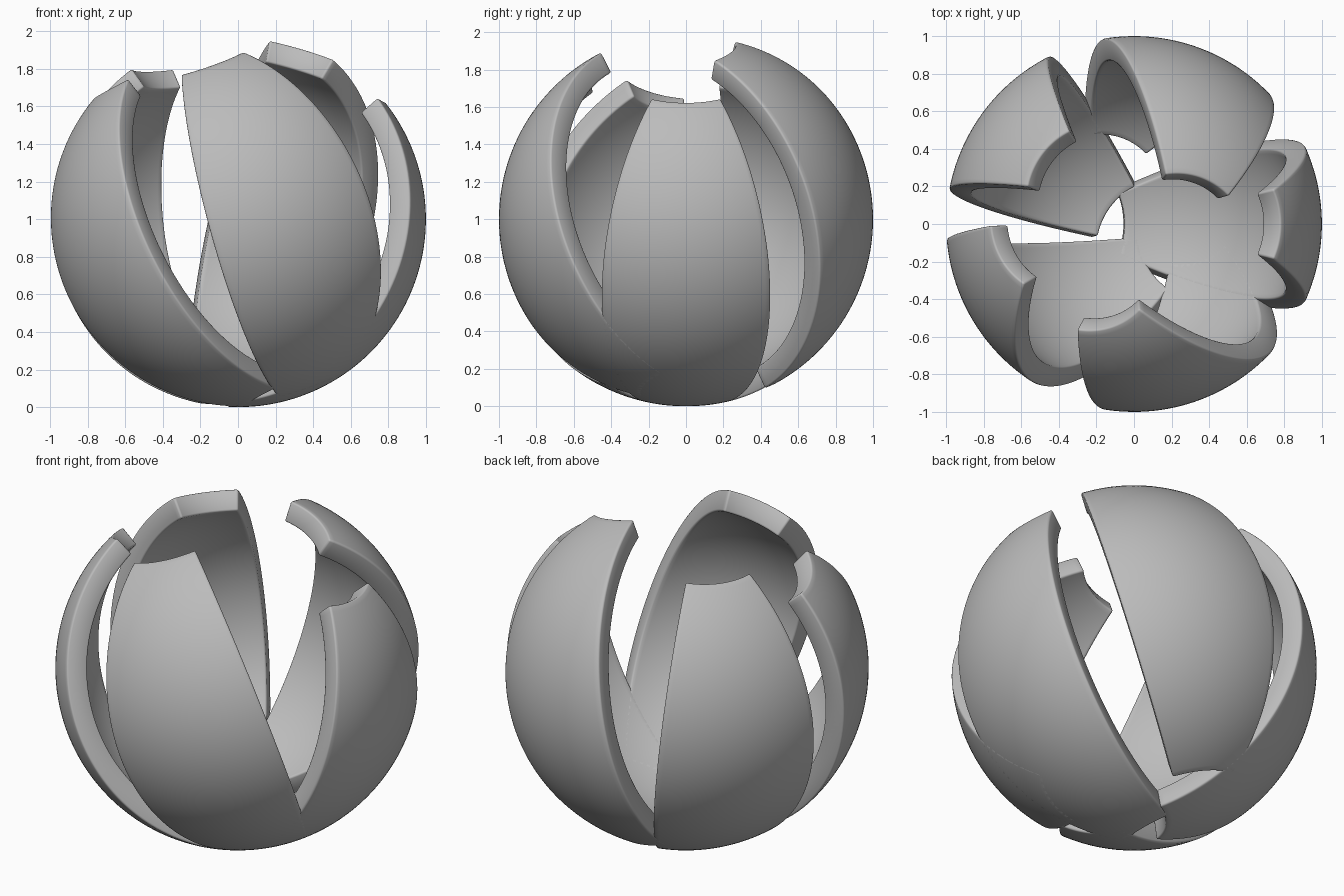
import bpy, bmesh
from math import radians, sin, cos
from mathutils import Vector, Matrix

cube = bpy.data.objects.get("Cube")
if cube:
    bpy.data.objects.remove(cube, do_unlink=True)

INNER = 0.88                 # inner radius of the shell, outer is 1
HALF_WIDTH = radians(27)     # half the longitude span of a petal
HALF_HEIGHT = radians(66)    # latitude where the ends are cut

grey = bpy.data.materials.new("plain_grey")
grey.use_nodes = True
colour = (0.5, 0.5, 0.5, 1)
grey.diffuse_color = colour
grey.node_tree.nodes["Principled BSDF"].inputs["Base Color"].default_value = colour


def petal_mesh():
    """Thick slice of a hollow sphere, centred on +x with its pole on z."""
    bm = bmesh.new()
    bmesh.ops.create_grid(bm, x_segments=28, y_segments=64, size=1)
    for v in bm.verts:
        lon, lat = v.co.x * HALF_WIDTH, v.co.y * HALF_HEIGHT
        v.co = (cos(lat) * cos(lon), cos(lat) * sin(lon), sin(lat))
    # thickness towards the centre
    new = bmesh.ops.extrude_face_region(bm, geom=bm.faces[:])["geom"]
    for v in new:
        if isinstance(v, bmesh.types.BMVert):
            v.co *= INNER
    bmesh.ops.recalc_face_normals(bm, faces=bm.faces[:])
    # softened rims
    rims = [e for e in bm.edges if e.calc_face_angle(0) > radians(60)]
    bmesh.ops.bevel(bm, geom=rims, offset=0.01, segments=2, profile=0.5,
                    affect='EDGES', clamp_overlap=True)
    mesh = bpy.data.meshes.new("petal")
    bm.to_mesh(mesh)
    bm.free()
    mesh.materials.append(grey)
    return mesh


# name, pole direction, middle direction
petals = [
    ("left_petal", (0.458, 0, 0.889), (0.889, 0, -0.458)),
    ("back_left_petal", (0.237, -0.148, 0.960), (0.334, 0.941, 0.064)),
    ("back_right_petal", (-0.191, 0.148, 0.970), (-0.777, 0.584, -0.24)),
    ("front_right_petal", (-0.433, 0.039, 0.900), (-0.765, -0.549, -0.343)),
    ("front_left_petal", (-0.285, -0.182, 0.941), (0.340, -0.938, -0.078)),
]

bpy.ops.object.select_all(action='DESELECT')
shared = petal_mesh()
for name, pole, middle in petals:
    z = Vector(pole).normalized()
    y = z.cross(Vector(middle)).normalized()
    x = y.cross(z)
    ob = bpy.data.objects.new(name, shared)
    bpy.context.collection.objects.link(ob)
    turn = Matrix((x, y, z)).transposed().to_4x4()
    ob.matrix_world = Matrix.Translation((0, 0, 1)) @ turn
    ob.select_set(True)
    bpy.context.view_layer.objects.active = ob

bpy.ops.object.shade_smooth_by_angle(angle=radians(50))
